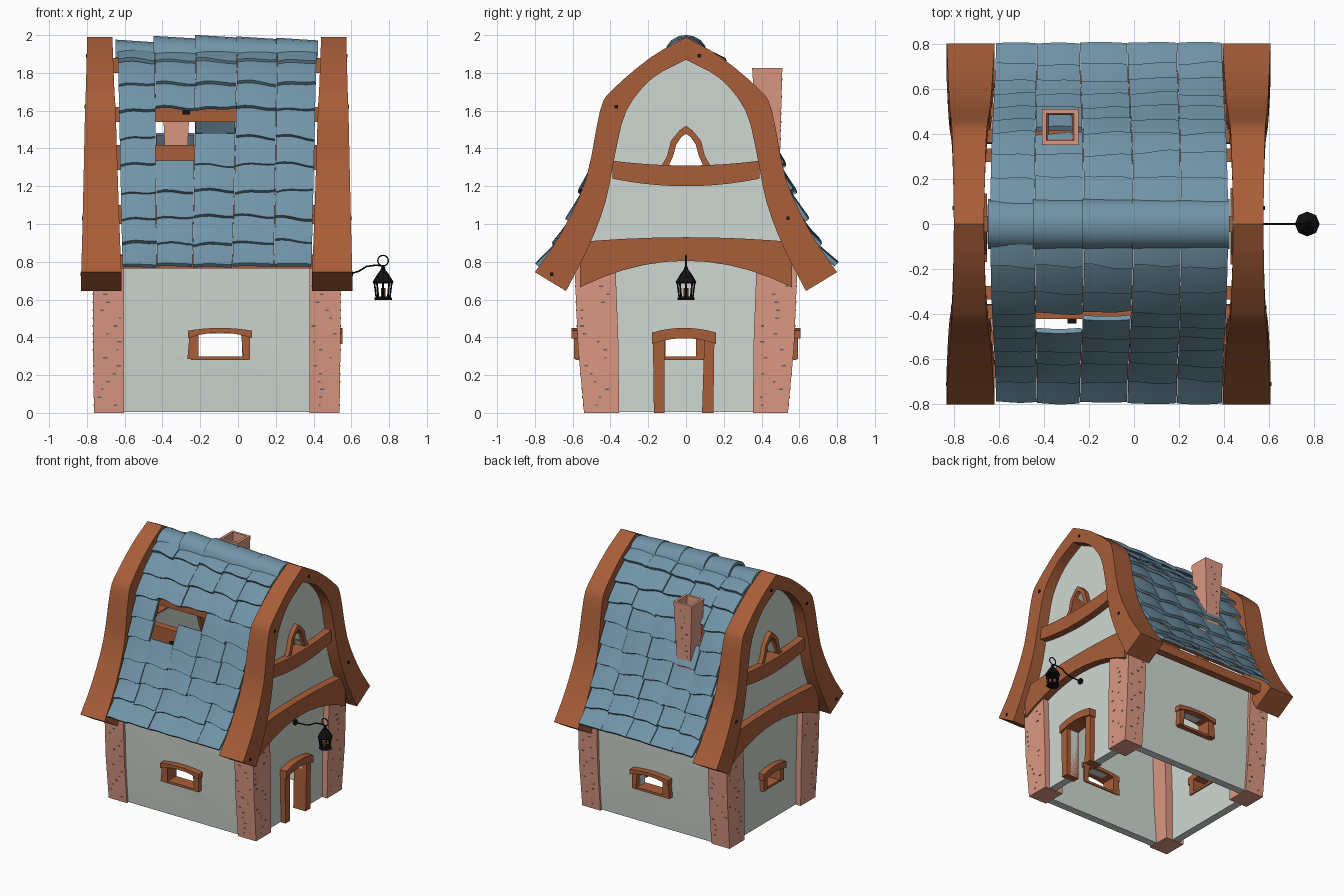
import bpy, bmesh, math, random
from mathutils import Vector

if "Cube" in bpy.data.objects:
    bpy.data.objects.remove(bpy.data.objects["Cube"])
random.seed(4)
CX = -0.1125                      # house centre in x (the lantern shifts it)


def mat(name, c):
    m = bpy.data.materials.new(name)
    m.diffuse_color = (*c, 1)
    m.use_nodes = True
    m.node_tree.nodes["Principled BSDF"].inputs["Base Color"].default_value = m.diffuse_color
    return m


PLASTER = mat("plaster", (0.63, 0.69, 0.65))
WOOD = mat("wood", (0.39, 0.11, 0.04))
TILE = mat("slate_tile", (0.165, 0.30, 0.395))
BRICK = mat("brick", (0.71, 0.315, 0.225))
MORTAR = mat("mortar", (0.13, 0.13, 0.13))
IRON = mat("iron", (0.006, 0.006, 0.006))


def obj(name, verts, faces, m):
    me = bpy.data.meshes.new(name)
    me.from_pydata([tuple(v) for v in verts], [], faces)
    bm = bmesh.new()
    bm.from_mesh(me)
    bmesh.ops.recalc_face_normals(bm, faces=bm.faces)
    bm.to_mesh(me)
    bm.free()
    me.materials.append(m)
    o = bpy.data.objects.new(name, me)
    bpy.context.collection.objects.link(o)
    return o


def loft(name, rings, m):
    """Skin between equal-length closed rings, with capped ends."""
    n = len(rings[0])
    faces = [(r * n + i, r * n + (i + 1) % n, (r + 1) * n + (i + 1) % n, (r + 1) * n + i)
             for r in range(len(rings) - 1) for i in range(n)]
    faces += [tuple(range(n)), tuple(range((len(rings) - 1) * n, len(rings) * n))]
    return obj(name, [v for r in rings for v in r], faces, m)


def prism(name, pts, axis, a, b, m):
    """Extrude a 2D outline (side, z) along x or y."""
    f = (lambda p, t: (t, p[0], p[1])) if axis == 'x' else (lambda p, t: (p[0], t, p[1]))
    return loft(name, [[f(p, t) for p in pts] for t in (a, b)], m)


def box(name, lo, hi, m):
    return prism(name, [(lo[1], lo[2]), (hi[1], lo[2]), (hi[1], hi[2]), (lo[1], hi[2])], 'x', lo[0], hi[0], m)


def band(c, h, top_end, top_mid, bot_end, bot_mid, n=10):
    """Outline of a curved bar: centre, half width, end and middle heights."""
    ts = [-1 + 2 * i / n for i in range(n + 1)]
    up = [(c + h * t, top_mid + (top_end - top_mid) * t * t) for t in ts]
    return up + [(c + h * t, bot_mid + (bot_end - bot_mid) * t * t) for t in reversed(ts)]


def cut(target, cutter):
    mod = target.modifiers.new("cut", 'BOOLEAN')
    mod.object, mod.solver = cutter, 'EXACT'
    bpy.context.view_layer.objects.active = target
    bpy.ops.object.modifier_apply(modifier="cut")
    bpy.data.objects.remove(cutter)


def smooth(pts, sub=3):
    """Catmull-Rom through 2D points."""
    P = [Vector(p) for p in pts]
    P = [2 * P[0] - P[1]] + P + [2 * P[-1] - P[-2]]
    out = []
    for i in range(1, len(P) - 2):
        a, b, c, d = P[i - 1:i + 3]
        for k in range(sub):
            t = k / sub
            out.append(0.5 * (2 * b + (c - a) * t + (2 * a - 5 * b + 4 * c - d) * t * t + (3 * b - a - 3 * c + d) * t ** 3))
    return out + [P[-2]]


# half profiles of the gable beam, from eave to apex
OUT = smooth([(.80, .745), (.665, .945), (.53, 1.235), (.455, 1.6), (.39, 1.71), (.19, 1.88), (0, 1.99)])
INN = smooth([(.635, .645), (.515, .88), (.425, 1.12), (.375, 1.37), (.315, 1.6), (.18, 1.77), (0, 1.87)])


def beam_u(z):
    t = (z - .7) / 1.29
    return .505 + .05 * t, .7175 - .033 * t


def both(pts):
    return [(p[0], p[1]) for p in pts] + [(-p[0], p[1]) for p in reversed(pts[:-1])]


for s, side in ((1, "right"), (-1, "left")):
    # curved gable beam
    rings = []
    for (yo, zo), (yi, zi) in zip(both(OUT), both(INN)):
        a, b = beam_u((zo + zi) / 2)
        rings.append([(CX + s * a, yo, zo), (CX + s * b, yo, zo), (CX + s * b, yi, zi), (CX + s * a, yi, zi)])
    loft("gable_beam_" + side, rings, WOOD)
    # gable wall with pointed window
    mid = [(o + i) / 2 for o, i in zip(OUT, INN) if (o + i)[1] / 2 > .95]
    wall = prism("gable_wall_" + side, both([Vector((.52, .004)), Vector((.565, .75))] + mid), 'x', CX + s * .55, CX + s * .61, PLASTER)
    o_arch = both([Vector(p) for p in ((.135, 1.30), (.10, 1.36), (.08, 1.44), (.035, 1.495), (0, 1.52))])
    i_arch = both([Vector(p) for p in ((.095, 1.30), (.068, 1.36), (.052, 1.42), (.025, 1.46), (0, 1.478))])
    cut(wall, prism("cutter", i_arch, 'x', CX + s * .5, CX + s * .7, WOOD))
    prism("gable_window_frame_" + side, o_arch + i_arch[::-1], 'x', CX + s * .54, CX + s * .645, WOOD)
    # cross beams
    prism("collar_beam_" + side, band(0, .39, 1.335, 1.31, 1.24, 1.2), 'x', CX + s * .56, CX + s * .665, WOOD)
    prism("tie_beam_" + side, band(0, .56, .905, .93, .665, .805), 'x', CX + s * .56, CX + s * .67, WOOD)
    # door on the right, window on the left
    x0, x1 = CX + s * .54, CX + s * .665
    if s > 0:
        cut(wall, box("cutter", (x0 - .1, -.115, -.1), (x1 + .1, .095, .40), WOOD))
        prism("door_lintel", band(-.01, .17, .425, .45, .365, .395), 'x', x0, x1, WOOD)
        prism("door_post_front", [(-.17, 0), (-.115, 0), (-.115, .39), (-.175, .38)], 'x', x0, x1 - .015, WOOD)
        prism("door_post_back", [(.085, 0), (.145, 0), (.15, .38), (.097, .39)], 'x', x0, x1 - .015, WOOD)
    else:
        cut(wall, box("cutter", (x1 - .1, -.11, .295), (x0 + .1, .055, .40), WOOD))
        prism("side_window_lintel", band(-.028, .14, .43, .45, .375, .40), 'x', x0, x1 + .01, WOOD)
        for y in (-.13, .075):
            box("side_window_post", (x1 + .02, y - .022, .285), (x0, y + .022, .40), WOOD)
        box("side_window_sill", (x1 + .03, -.15, .28), (x0, .095, .298), WOOD)
    # nails on the beams
    for y, z in ((-.37, 1.62), (.07, 1.89), (.54, 1.03), (-.71, .735)):
        x = CX + s * beam_u(z)[1]
        box("beam_nail", (x - .005, y - .009, z - .009), (x + .005, y + .009, z + .009), IRON)
    # brick corner pillars with flecks of mortar
    for t in (1, -1):
        lv = [(0, .355, .54, .65), (.35, .357, .572, .655), (.82, .375, .592, .655)]
        loft("corner_pillar", [[(CX + s * .49, t * a, z), (CX + s * u, t * a, z), (CX + s * u, t * b, z), (CX + s * .49, t * b, z)]
                               for z, a, b, u in lv], BRICK)
        for k in range(16):
            z, w, h = .04 + k * .042, random.uniform(.005, .012), .004
            yb = .54 + .0914 * z if z < .35 else .572 + .0426 * (z - .35)
            y, u = t * random.uniform(.39, yb - .02), .65 + min(z, .35) / 70
            box("mortar_fleck", (CX + s * (u - .01), y - w, z - h), (CX + s * (u + .002), y + w, z + h), MORTAR)
            x = CX + s * random.uniform(.51, .63)
            box("mortar_fleck", (x - w, t * (yb - .01), z - h), (x + w, t * (yb + .002), z + h), MORTAR)

# front and back walls, each with a wide window
for t, side in ((-1, "front"), (1, "back")):
    sec = [(.525, .004), (.55, .3), (.57, .84), (.51, .84), (.49, .3), (.465, .004)]
    wall = prism("wall_" + side, [(t * y, z) for y, z in sec], 'x', CX - .58, CX + .58, PLASTER)
    cut(wall, box("cutter", (-.21, min(t * .4, t * .7), .295), (.02, max(t * .4, t * .7), .42), WOOD))
    ya, yb = t * .48, t * .605
    prism("window_lintel_" + side, band(-.095, .17, .435, .45, .395, .425), 'y', ya, yb, WOOD)
    for x, d in ((-.232, -.012), (.04, .012)):
        prism("window_post_" + side, [(x - .024 + d, .285), (x + .024, .285), (x + .024, .42), (x - .024, .42)], 'y', ya, t * .592, WOOD)
    prism("window_sill_" + side, [(-.25, .28), (.06, .28), (.06, .298), (-.25, .298)], 'y', ya, t * .585, WOOD)
    # purlins under the tiles
    for y, z, h in ((.65, .80, .035), (.505, 1.05, .05), (.392, 1.352, .065), (.305, 1.58, .04)):
        box("purlin_" + side, (CX - .58, t * y - .03, z - h), (CX + .58, t * y + .03, z + h), WOOD)
for y, z in ((-.335, 1.6), (-.42, 1.31)):
    box("purlin_nail", (-.295, y - .02, z - .02), (-.255, y + .02, z + .02), IRON)
box("ridge_beam", (CX - .58, -.035, 1.80), (CX + .58, .035, 1.88), WOOD)

# roof tiles laid along the roof curve
ROOF = smooth([(.768, .765), (.645, .93), (.53, 1.17), (.45, 1.38), (.375, 1.58), (.29, 1.71), (.16, 1.85), (0, 1.935)], 4)
ACC = [0]
for p, q in zip(ROOF, ROOF[1:]):
    ACC.append(ACC[-1] + (q - p).length)
LEN = ACC[-1]
EAVE = (-.612, -.43, -.24, -.03, .19, .39)
TOP = (-.64, -.44, -.22, 0, .21, .42)


def roof_at(s):
    s = min(max(s, 0), LEN - .0001)
    i = max(k for k in range(len(ACC) - 1) if ACC[k] <= s)
    d = (ROOF[i + 1] - ROOF[i]).normalized()
    return ROOF[i] + d * (s - ACC[i]), Vector((d.y, -d.x))


def solid_tiles(name, verts, faces, thick):
    o = obj(name, verts, faces, TILE)
    mod = o.modifiers.new("thickness", 'SOLIDIFY')
    mod.thickness, mod.offset = thick, 0


PITCH, NU, NV = .155, 5, 3
for t, side, lift, gaps in ((-1, "front", .022, {(1, 4), (1, 5), (2, 5)}), (1, "back", .034, {(1, 5)})):
    V, F = [], []
    for c in range(5):
        for r in range(9):
            j, ph = random.uniform(-.012, .012), random.uniform(-.6, .6)
            tilt, up = random.uniform(-.012, .012), random.uniform(-.003, .007)
            if (c, r) in gaps:
                continue
            base = len(V)
            for v in range(NV + 1):
                for k in range(NU + 1):
                    a, b = k / NU, v / NV
                    wave = .007 * math.sin(a * 5.5 + ph) + tilt * (a - .5) * 2
                    start = r * PITCH + (j + wave if r else .4 * (j + wave))
                    s = start + b * ((r + 1.15) * PITCH - start)
                    p, n = roof_at(s)
                    off = lift * (1 - b) + up + .006 * math.sin(a * math.pi) - .003
                    f = min(s / LEN, 1)
                    x = [EAVE[c + i] + (TOP[c + i] - EAVE[c + i]) * f for i in (0, 1)]
                    p = p + n * off
                    V.append((x[0] + .002 + (x[1] - x[0] - .004) * a, t * p.x, p.y))
            F += [(base + v * (NU + 1) + k, base + v * (NU + 1) + k + 1, base + (v + 1) * (NU + 1) + k + 1, base + (v + 1) * (NU + 1) + k)
                  for v in range(NV) for k in range(NU)]
    solid_tiles("roof_tiles_" + side, V, F, .022)

# ridge caps
V, F = [], []
for c, dz in enumerate((-.025, -.005, 0, -.008, -.015)):
    base = len(V)
    for k in range(9):
        a = math.pi * k / 8
        for x, d in ((TOP[c] - .008, .002), (TOP[c + 1] + .002, -.012)):
            V.append((x, -.1 * math.cos(a), 1.902 + .086 * math.sin(a) + dz + d))
    F += [(base + 2 * k, base + 2 * k + 1, base + 2 * k + 3, base + 2 * k + 2) for k in range(8)]
solid_tiles("ridge_caps", V, F, .022)


# hollow chimney, flaring to the top
def square(h, z, cy):
    return [(-.327 + i * h, cy + k * h, z) for i, k in ((-1, -1), (1, -1), (1, 1), (-1, 1))]


loft("chimney", [square(.057, 1.15, .435), square(.063, 1.45, .437), square(.08, 1.825, .43),
                 square(.06, 1.825, .43), square(.052, 1.6, .432), square(.045, 1.17, .435)], BRICK)
for k in range(10):
    z, x = 1.36 + k * .045, -.327 + random.uniform(-.05, .05)
    y = .5 + .01 * (z - 1.45) / .375
    box("mortar_fleck", (x - .007, y - .01, z - .004), (x + .007, y + .002, z + .004), MORTAR)

# hanging lantern
LX = .768


def disc(r, z, n=8):
    return [(LX + r * math.cos(2 * math.pi * i / n), r * math.sin(2 * math.pi * i / n), z) for i in range(n)]


def tube(name, pts, r, cyclic=False):
    cu = bpy.data.curves.new(name, 'CURVE')
    cu.dimensions, cu.bevel_depth, cu.bevel_resolution, cu.use_fill_caps = '3D', r, 1, True
    sp = cu.splines.new('POLY')
    sp.points.add(len(pts) - 1)
    for q, p in zip(sp.points, pts):
        q.co = (*p, 1)
    sp.use_cyclic_u = cyclic
    cu.materials.append(IRON)
    bpy.context.collection.objects.link(bpy.data.objects.new(name, cu))


loft("lantern_cap", [disc(.052, .685), disc(.055, .694), disc(.028, .738), disc(.014, .755), disc(.008, .775)], IRON)
loft("lantern_base", [disc(.046, .598), disc(.046, .608), disc(.036, .616)], IRON)
loft("candle", [disc(.012, .612), disc(.012, .66)], WOOD)
for p, q in zip(disc(.036, .612), disc(.046, .69)):
    tube("lantern_bar", [p, q], .005)
tube("lantern_ring", [(LX + .028 * math.cos(k * math.pi / 8), 0, .806 + .028 * math.sin(k * math.pi / 8)) for k in range(16)], .004, True)
tube("lantern_arm", [(.49, 0, .735), (.6, 0, .738), (.64, 0, .75), (.68, 0, .775), (.73, 0, .782), (LX, 0, .778)], .005)
tube("lantern_wall_plate", [(.49, 0, .735), (.515, 0, .735)], .022)

# curves to meshes, then shading with sharp edges kept
bpy.ops.object.select_all(action='SELECT')
bpy.context.view_layer.objects.active = bpy.data.objects["lantern_arm"]
bpy.ops.object.convert(target='MESH')
bpy.ops.object.select_all(action='SELECT')
bpy.ops.object.shade_smooth_by_angle(angle=math.radians(32))
